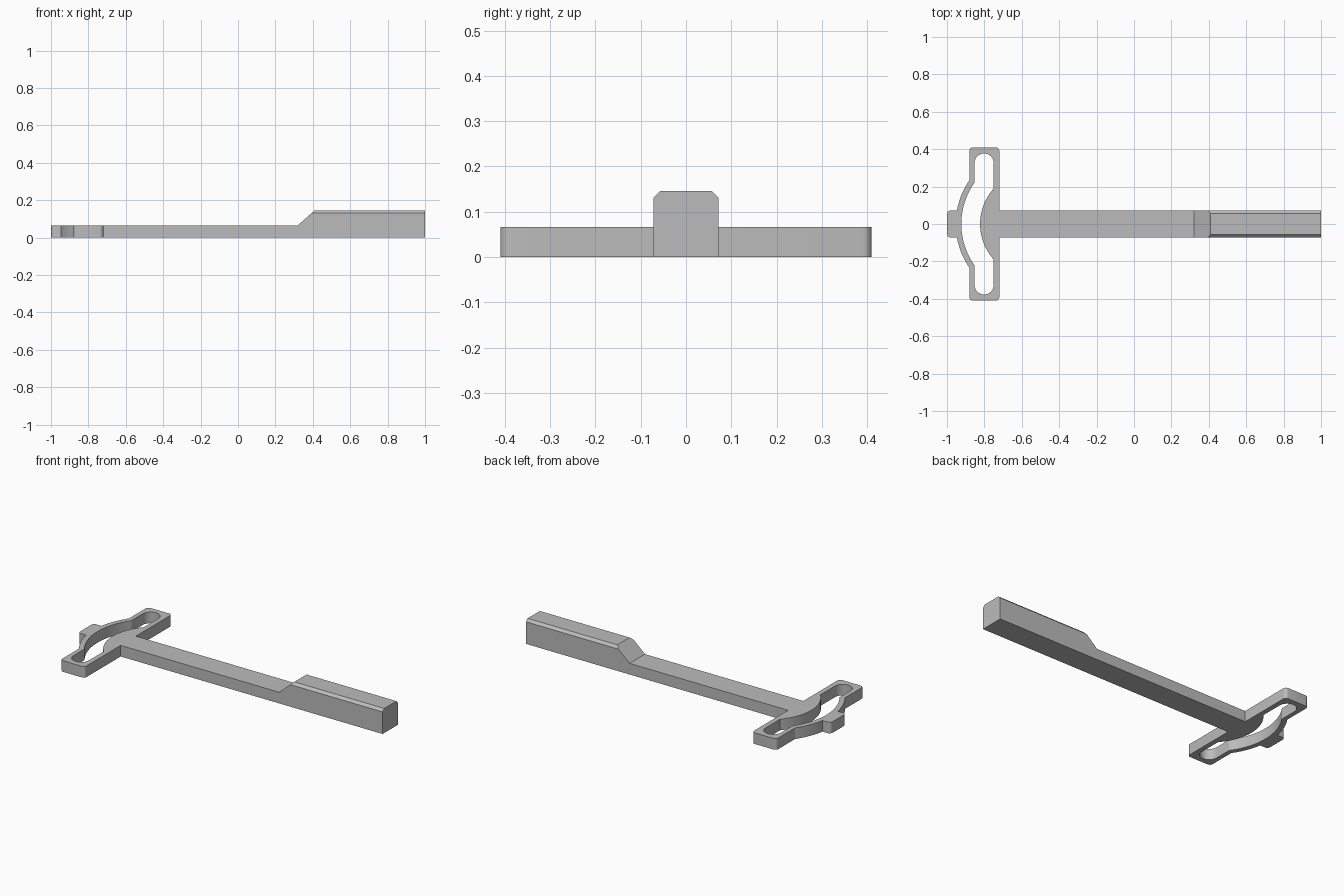
import bpy, bmesh
from math import cos, sin, acos, pi, radians

if "Cube" in bpy.data.objects:
    bpy.data.objects.remove(bpy.data.objects["Cube"])

HALF_W = 0.072     # half width of the bar
THICK = 0.066      # plate thickness
TOP = 0.146        # top of the grip
GRIP_X = 0.32      # where the bar meets the grip
ARC_X = -0.54      # shared centre of the curved slot


def arc(cx, cy, r, a0, a1, n):
    angles = [a0 + (a1 - a0) * i / n for i in range(n + 1)]
    return [(cx + r * cos(a), cy + r * sin(a)) for a in angles]


def corner(cx, cy, r, start, end, n=6):
    return arc(cx, cy, r, radians(start), radians(end), n)


def angle_at(x, r):
    return acos((x - ARC_X) / r)


def mirrored_loop(bm, half):
    # close a half outline by reflecting it across y = 0
    pts = half + [(x, -y) for x, y in reversed(half)]
    verts = [bm.verts.new((x, y, 0)) for x, y in pts]
    for a, b in zip(verts, verts[1:] + verts[:1]):
        bm.edges.new((a, b))


def extrude(bm, faces, vec):
    out = bmesh.ops.extrude_face_region(bm, geom=faces)["geom"]
    verts = [g for g in out if isinstance(g, bmesh.types.BMVert)]
    bmesh.ops.translate(bm, verts=verts, vec=vec)


bm = bmesh.new()

# Outline of the end tab, curved rim, side arms and flat bar
rim = 0.413
outline = corner(-0.98, HALF_W - 0.02, 0.02, 180, 90)
outline += arc(ARC_X, 0, rim, pi - 0.175, angle_at(-0.88, rim), 10)
outline += corner(-0.86, 0.39, 0.02, 180, 90)
outline += corner(-0.74, 0.39, 0.02, 90, 0)
outline += [(-0.72, HALF_W), (GRIP_X, HALF_W)]

# Slot: two concentric arcs with straight, round-ended arms
outer, inner = 0.383, 0.283
slot = arc(ARC_X, 0, outer, pi, angle_at(-0.853, outer), 14)
slot += corner(-0.8015, 0.3255, 0.0515, 180, 0, 16)
slot += arc(ARC_X, 0, inner, angle_at(-0.75, inner), pi, 14)

mirrored_loop(bm, outline)
mirrored_loop(bm, slot)
bmesh.ops.remove_doubles(bm, verts=bm.verts[:], dist=0.0001)
bmesh.ops.triangle_fill(bm, edges=bm.edges[:], use_beauty=True, normal=(0, 0, 1))
extrude(bm, bm.faces[:], (0, 0, THICK))

# Raised grip with a sloped front
profile = [(GRIP_X, 0), (1, 0), (1, TOP), (0.41, TOP), (GRIP_X, THICK)]
side = bm.faces.new([bm.verts.new((x, -HALF_W, z)) for x, z in profile])
extrude(bm, [side], (0, 2 * HALF_W, 0))

# Chamfer the grip's long top edges
long_edges = [e for e in bm.edges
              if all(v.co.z > TOP - 0.001 for v in e.verts)
              and abs(e.verts[0].co.x - e.verts[1].co.x) > 0.1]
bmesh.ops.bevel(bm, geom=long_edges, offset=0.015, offset_type='OFFSET',
                segments=1, affect='EDGES')

# Open the hidden joint and weld bar and grip into one solid
joint = [f for f in bm.faces if all(abs(v.co.x - GRIP_X) < 0.001 for v in f.verts)]
bmesh.ops.delete(bm, geom=joint, context='FACES')
bmesh.ops.remove_doubles(bm, verts=bm.verts[:], dist=0.0001)
bmesh.ops.recalc_face_normals(bm, faces=bm.faces[:])

mesh = bpy.data.meshes.new("slotted_lever")
bm.to_mesh(mesh)
bm.free()
lever = bpy.data.objects.new("slotted_lever", mesh)
bpy.context.collection.objects.link(lever)

# Plain grey finish
grey = bpy.data.materials.new("plain_grey")
grey.use_nodes = True
colour = (0.5, 0.5, 0.5, 1)
grey.diffuse_color = colour
grey.node_tree.nodes["Principled BSDF"].inputs["Base Color"].default_value = colour
mesh.materials.append(grey)

bpy.ops.object.select_all(action='DESELECT')
lever.select_set(True)
bpy.context.view_layer.objects.active = lever
bpy.ops.object.shade_smooth_by_angle(angle=radians(30))
